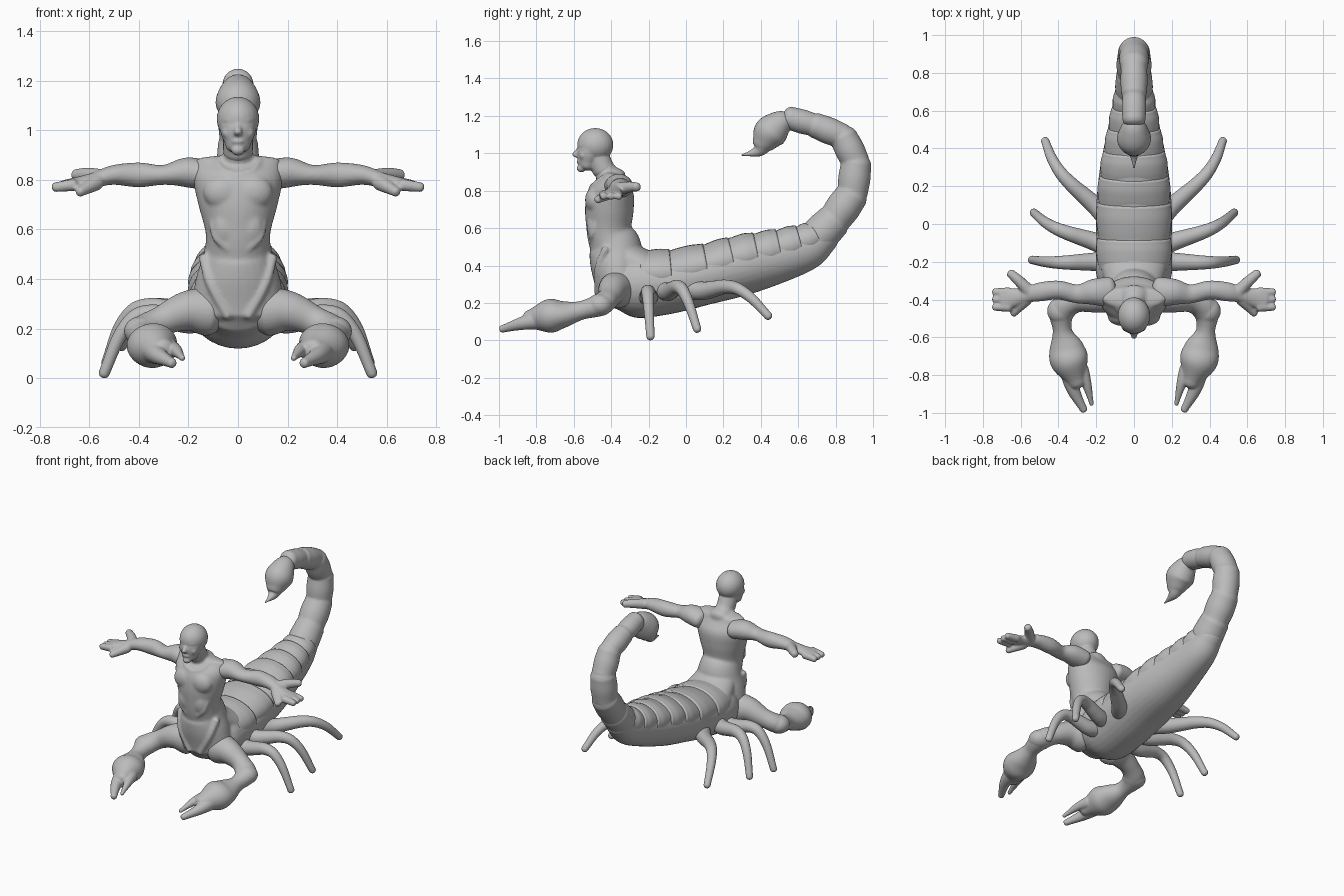
import bpy, bmesh, math
from mathutils import Vector, Matrix

cube = bpy.data.objects.get("Cube")
if cube:
    bpy.data.objects.remove(cube)

grey = bpy.data.materials.new("clay grey")
grey.use_nodes = True
GREY = (0.5, 0.5, 0.5, 1)
grey.diffuse_color = GREY
grey.node_tree.nodes["Principled BSDF"].inputs["Base Color"].default_value = GREY


def catmull(before, start, end, after, t):
    slope_in, slope_out = (end - before) / 2, (after - start) / 2
    blend = t * t * (3 - 2 * t)
    ease_in, ease_out = t * (1 - t) * (1 - t), t * t * (t - 1)
    return start.lerp(end, blend) + slope_in * ease_in + slope_out * ease_out


def loft(bm, stations, steps=6, sides=32, dome=0.6):
    """Skin oval sections (x, y, z, half width, half height) along a smooth path."""
    points = [Vector(station) for station in stations]
    before, after = 2 * points[0] - points[1], 2 * points[-1] - points[-2]
    for extra, source in ((before, points[0]), (after, points[-1])):
        extra[3:] = source[3:]
    padded = [before, *points, after]
    path = [catmull(*padded[i:i + 4], k / steps) for i in range(len(points) - 1) for k in range(steps)]
    path.append(points[-1])
    centres = [Vector(section[:3]) for section in path]
    last = len(path) - 1
    across = (centres[last] - centres[0]).cross(Vector((0, 0, 1)))
    if across.length < 0.001:
        across = Vector((1, 0, 0))
    # rounded caps are extra shrinking rings at both ends
    caps = [math.radians(angle) for angle in (80, 55, 30)]
    sections = [(0, cap, -1) for cap in caps] + [(i, 0, 1) for i in range(last + 1)]
    sections += [(last, cap, 1) for cap in reversed(caps)]
    rings = []
    for i, cap, sign in sections:
        tangent = (centres[min(i + 1, last)] - centres[max(i - 1, 0)]).normalized()
        width, height = path[i][3:]
        side = (across - tangent * across.dot(tangent)).normalized()
        up = tangent.cross(side)
        middle = centres[i] + tangent * sign * math.sin(cap) * dome * min(width, height)
        ring = []
        for k in range(sides):
            turn = math.tau * k / sides
            offset = side * width * math.cos(turn) + up * height * math.sin(turn)
            ring.append(bm.verts.new(middle + offset * math.cos(cap)))
        rings.append(ring)
    for ring, following in zip(rings, rings[1:]):
        for k in range(sides):
            n = (k + 1) % sides
            bm.faces.new((ring[k], ring[n], following[n], following[k]))
    bm.faces.new(rings[0][::-1])
    bm.faces.new(rings[-1])


def spine(bm, sections, **options):
    """Loft on the middle plane from sections (y, z, half width, half height)."""
    loft(bm, [(0, *section) for section in sections], **options)


def tube(bm, points, start_radius, end_radius, **options):
    """Round limb tapering evenly from one end to the other."""
    last = len(points) - 1
    radii = [start_radius + (end_radius - start_radius) * i / last for i in range(last + 1)]
    loft(bm, [(*point, r, r) for point, r in zip(points, radii)], **options)


def ball(bm, centre, size):
    matrix = Matrix.Translation(centre) @ Matrix.Diagonal((*size, 1))
    bmesh.ops.create_uvsphere(bm, u_segments=24, v_segments=16, radius=1, matrix=matrix)


def finish(name, bm, voxel=0, soften=4, mirror=False):
    bmesh.ops.recalc_face_normals(bm, faces=bm.faces)
    for face in bm.faces:
        face.smooth = True
    mesh = bpy.data.meshes.new(name)
    bm.to_mesh(mesh)
    bm.free()
    mesh.materials.append(grey)
    part = bpy.data.objects.new(name, mesh)
    bpy.context.collection.objects.link(part)
    if voxel:
        remesh = part.modifiers.new("blend", 'REMESH')
        remesh.mode, remesh.voxel_size, remesh.use_smooth_shade = 'VOXEL', voxel, True
        smooth = part.modifiers.new("soften", 'SMOOTH')
        smooth.iterations, smooth.factor = soften, 0.5
    if mirror:
        part.modifiers.new("other_side", 'MIRROR').use_clip = False


# Trunk: abdomen, torso and neck blended together
abdomen = [(-.38, .3, .16, .13), (-.27, .3, .2, .18), (-.1, .31, .2, .17), (.1, .35, .2, .16),
           (.3, .4, .18, .16), (.5, .45, .14, .14), (.65, .5, .11, .12), (.74, .56, .09, .09)]
bm = bmesh.new()
spine(bm, abdomen, dome=0.7)
spine(bm, [(-.36, .26, .19, .12), (-.37, .4, .17, .14), (-.38, .5, .14, .14), (-.41, .58, .13, .12),
           (-.41, .7, .16, .13), (-.4, .8, .18, .12), (-.39, .88, .17, .06)], dome=0.3)
spine(bm, [(-.39, .85, .09, .08), (-.43, .9, .06, .06), (-.47, .98, .06, .06)])
# broad saddle easing the back into the abdomen
spine(bm, [(-.37, .52, .12, .08), (-.31, .44, .15, .09), (-.2, .37, .18, .1)])
# chest, stomach and hip folds
for s in (-1, 1):
    ball(bm, (s * .06, -.49, .75), (.08, .05, .07))
    ball(bm, (s * .05, -.5, .61), (.05, .03, .07))
    tube(bm, [(s * .1, -.47, .66), (s * .09, -.5, .57), (s * .04, -.51, .52)], .02, .01)
    tube(bm, [(s * .14, -.43, .49), (s * .11, -.47, .38), (s * .04, -.47, .25)], .02, .02)
    tube(bm, [(s * .09, -.44, .88), (s * .06, -.49, .84), (0, -.51, .82)], .01, .01)
finish("trunk", bm, .008, 7)

# Head with a simple face
bm = bmesh.new()
ball(bm, (0, -.485, 1.045), (.086, .097, .09))
spine(bm, [(-.5, 1.06, .08, .07), (-.52, .99, .07, .065), (-.53, .935, .05, .045)])
spine(bm, [(-.44, .91, .06, .06), (-.48, 1, .06, .06)])
ball(bm, (0, -.55, 1.04), (.06, .03, .015))
ball(bm, (0, -.56, .92), (.027, .024, .022))
ball(bm, (0, -.57, .955), (.026, .014, .013))
tube(bm, [(0, -.565, 1.04), (0, -.58, 1.01), (0, -.594, .99)], .01, .017)
for s in (-1, 1):
    ball(bm, (s * .04, -.55, .99), (.024, .02, .024))
finish("head", bm, .006)


def abdomen_at(y):
    for start, end in zip(abdomen, abdomen[1:]):
        if start[0] <= y <= end[0]:
            return Vector(start).lerp(Vector(end), (y - start[0]) / (end[0] - start[0]))


# Overlapping back plates, each lifting toward its rear edge
bm = bmesh.new()
edges = [-.24, -.09, .1, .24, .37, .49, .6, .69]
for front, rear in zip(edges, edges[1:]):
    rows = []
    for k in range(4):
        y, z, width, height = abdomen_at(front + (rear + .01 - front) * k / 3)
        lift = .01 * math.sin(k - 0.6)
        rows.append((y, z + height * 0.3, width * 0.96 + lift, height * 0.7 + lift))
    spine(bm, rows, dome=0.12)
finish("back_plates", bm)

# Segmented tail, curling up and forward
bm = bmesh.new()
joints = [(.66, .51), (.79, .64), (.89, .78), (.91, .95), (.84, 1.09), (.69, 1.15), (.55, 1.19)]
for i, (start, end) in enumerate(zip(joints, joints[1:])):
    thick = .1 - .007 * i
    middle = Vector(start).lerp(Vector(end), 0.5)
    rows = ((start, thick * 0.93), (middle, thick), (end, thick * 0.94))
    spine(bm, [(*place, r, r) for place, r in rows])
tube(bm, [(0, .57, 1.19), (0, .55, 1.24)], .05, .006)
finish("tail", bm, .007, 3)

# Venom bulb and stinger
bm = bmesh.new()
sting = [(.57, 1.18, .04), (.51, 1.16, .07), (.45, 1.11, .09), (.41, 1.05, .06), (.38, 1.01, .03), (.3, .99, .004)]
spine(bm, [(y, z, r, r) for y, z, r in sting])
finish("stinger", bm)

# Outstretched arms with mitten-like hands
bm = bmesh.new()
loft(bm, [(.13, -.36, .82, .08, .06), (.21, -.36, .83, .07, .06), (.3, -.37, .82, .05, .04),
          (.4, -.35, .82, .05, .05), (.5, -.36, .82, .05, .04), (.58, -.38, .8, .04, .03), (.7, -.4, .78, .06, .02)])
for k in range(3):
    y = -.44 + k * .04
    tube(bm, [(.66, y, .78), (.74, y, .77)], .025, .02)
tube(bm, [(.55, -.36, .81), (.61, -.3, .82), (.655, -.26, .82)], .034, .024)
tube(bm, [(.57, -.4, .79), (.64, -.475, .75)], .032, .02)
finish("arms", bm, .007, 5, True)

# Pincers: upper limb, elbow, swollen claw and two open fingers
bm = bmesh.new()
loft(bm, [(.12, -.37, .27, .1, .1), (.21, -.39, .27, .08, .08), (.31, -.41, .23, .06, .06), (.38, -.46, .19, .07, .06),
          (.38, -.56, .16, .05, .05), (.36, -.65, .14, .09, .07), (.34, -.73, .13, .1, .09), (.3, -.84, .11, .05, .05)])
ball(bm, (.39, -.46, .19), (.07, .07, .06))
tube(bm, [(.34, -.79, .11), (.32, -.88, .09), (.265, -.985, .06)], .05, .02)
tube(bm, [(.28, -.77, .12), (.25, -.85, .11), (.224, -.955, .08)], .04, .012)
finish("pincers", bm, .006, 3, True)


def walking_legs(name, root, tip, lift, bow):
    bm = bmesh.new()
    points = []
    for k in range(7):
        t = k / 6
        arch = math.sin(math.pi * t ** 1.6)
        points.append(Vector(root).lerp(Vector(tip), t) + Vector((bow, -bow, lift)) * arch)
    tube(bm, points, .054, .022, dome=0.9)
    finish(name, bm, mirror=True)


walking_legs("front_legs", (.14, -.2, .24), (.54, -.19, .02), .15, .01)
walking_legs("middle_legs", (.14, -.12, .27), (.53, .06, .06), .14, .02)
walking_legs("rear_legs", (.14, .03, .27), (.47, .44, .13), .1, .03)
